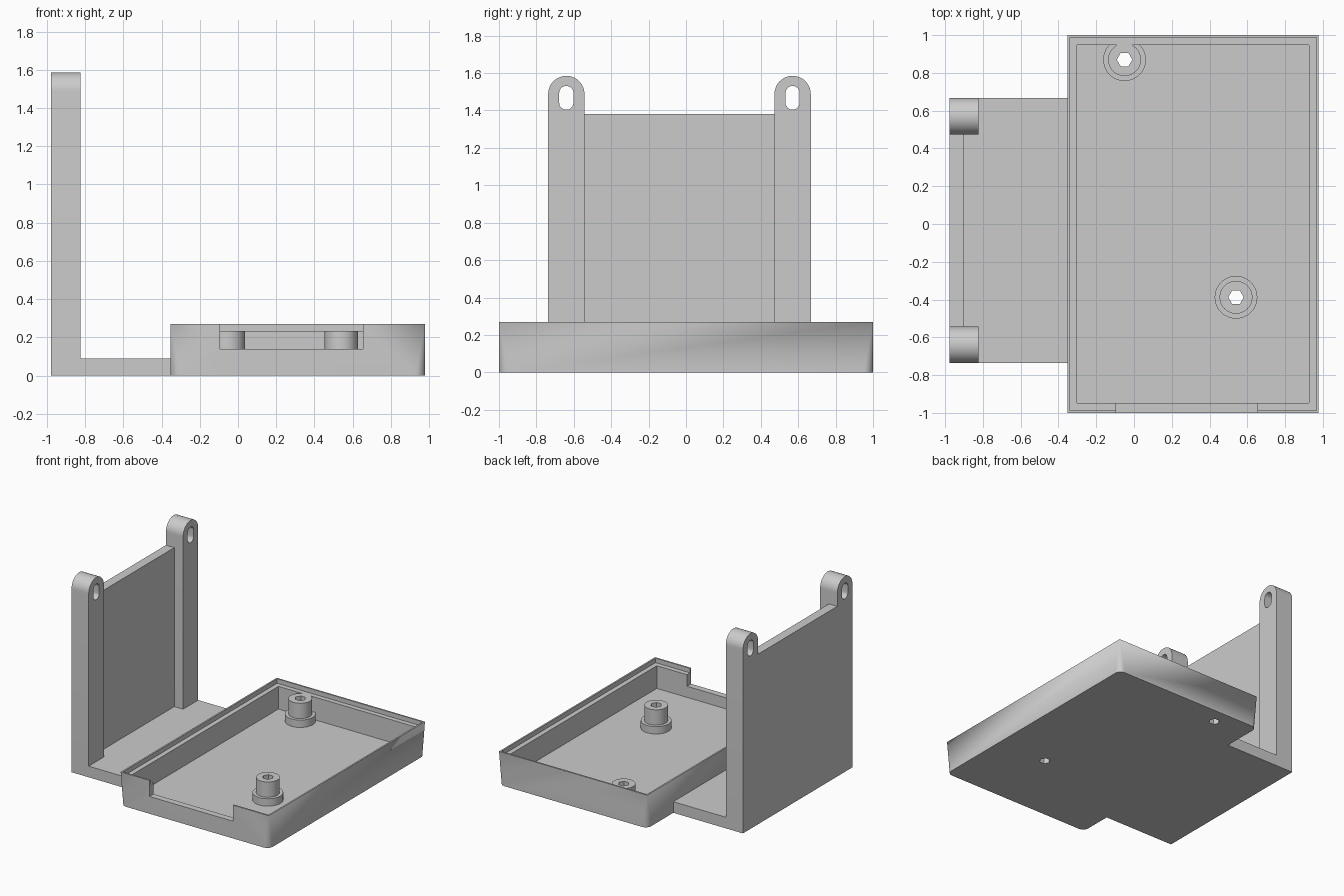
import bpy
import bmesh
from math import sin, cos, pi, radians

default = bpy.data.objects.get("Cube")
if default:
    bpy.data.objects.remove(default, do_unlink=True)

grey = bpy.data.materials.new("light_grey")
grey.use_nodes = True
grey.diffuse_color = (0.6, 0.6, 0.6, 1)
grey.node_tree.nodes["Principled BSDF"].inputs["Base Color"].default_value = (0.6, 0.6, 0.6, 1)


def arc(cx, cy, r, start, end, steps):
    angles = [radians(start + (end - start) * i / steps) for i in range(steps + 1)]
    return [(cx + r * cos(a), cy + r * sin(a)) for a in angles]


def ring(cx, cy, r, sides):
    return arc(cx, cy, r, 0, 360, sides)[:-1]


def rounded_rect(x0, x1, y0, y1, r):
    return (arc(x1 - r, y1 - r, r, 0, 90, 8) + arc(x0 + r, y1 - r, r, 90, 180, 8)
            + arc(x0 + r, y0 + r, r, 180, 270, 8) + arc(x1 - r, y0 + r, r, 270, 360, 8))


def prism(name, low, lo, hi, high=None, axis="z"):
    """Solid between two matching outlines, lying along z or x."""
    place = (lambda u, v, w: (u, v, w)) if axis == "z" else (lambda u, v, w: (w, u, v))
    bm = bmesh.new()
    a = [bm.verts.new(place(u, v, lo)) for u, v in low]
    b = [bm.verts.new(place(u, v, hi)) for u, v in (high or low)]
    bm.faces.new(a)
    bm.faces.new(b)
    for i in range(len(a)):
        j = (i + 1) % len(a)
        bm.faces.new((a[i], a[j], b[j], b[i]))
    bmesh.ops.remove_doubles(bm, verts=bm.verts[:], dist=1e-5)
    bmesh.ops.recalc_face_normals(bm, faces=bm.faces[:])
    mesh = bpy.data.meshes.new(name)
    bm.to_mesh(mesh)
    bm.free()
    mesh.materials.append(grey)
    obj = bpy.data.objects.new(name, mesh)
    bpy.context.collection.objects.link(obj)
    return obj


def box(name, x0, x1, y0, y1, z0, z1):
    return prism(name, [(x0, y0), (x1, y0), (x1, y1), (x0, y1)], z0, z1)


def activate(obj):
    bpy.ops.object.select_all(action="DESELECT")
    obj.select_set(True)
    bpy.context.view_layer.objects.active = obj


def combine(target, tool, operation="DIFFERENCE"):
    mod = target.modifiers.new("combine", "BOOLEAN")
    mod.operation = operation
    mod.solver = "EXACT"
    mod.object = tool
    activate(target)
    bpy.ops.object.modifier_apply(modifier=mod.name)
    bpy.data.objects.remove(tool, do_unlink=True)


# Tray: corners are sharp at the rim and rounded at the bottom
LEFT, RIGHT, RIM, LEDGE, FLOOR = -0.353, 0.978, 0.27, 0.234, 0.05
tray = prism("tray", rounded_rect(LEFT, RIGHT, -1, 1, 0.05), 0, RIM,
             rounded_rect(LEFT, RIGHT, -1, 1, 0))
for inset, z in ((0.052, FLOOR), (0.013, LEDGE)):
    combine(tray, box("cavity", LEFT + inset, RIGHT - inset, -1 + inset, 1 - inset, z, 0.5))
combine(tray, box("front_notch", -0.094, 0.654, -1.1, -0.94, 0.14, 0.5))

# Stepped standoffs with hexagonal through holes
for x, y in ((-0.05, 0.87), (0.54, -0.388)):
    for radius, top in ((0.113, 0.11), (0.087, LEDGE)):
        combine(tray, prism("standoff", ring(x, y, radius, 48), 0.03, top), "UNION")
    combine(tray, prism("hex_hole", ring(x, y, 0.041, 6), -0.1, 0.5))

# Upright bracket: foot plate, thin wall and two slotted posts
BACK, FACE, FOOT, HALF = -0.978, -0.824, 0.09, 0.097
POSTS = (-0.64, 0.57)
foot = box("foot_plate", BACK, LEFT, POSTS[0] - HALF, POSTS[1] + HALF, 0, FOOT)
wall = box("upright_wall", BACK, -0.903, POSTS[0] + HALF, POSTS[1] - HALF, FOOT, 1.38)
parts = [tray, foot, wall]
for name, y in zip(("front_post", "back_post"), POSTS):
    outline = [(y - HALF, FOOT), (y + HALF, FOOT)] + arc(y, 1.488, HALF, 0, 180, 24)
    post = prism(name, outline, BACK, FACE, axis="x")
    slot = arc(y, 1.493, 0.038, 0, 180, 16) + arc(y, 1.442, 0.038, 180, 360, 16)
    combine(post, prism("slot", slot, BACK - 0.1, FACE + 0.1, axis="x"))
    parts.append(post)

for part in parts:
    activate(part)
    bpy.ops.object.shade_smooth_by_angle(angle=radians(30))
